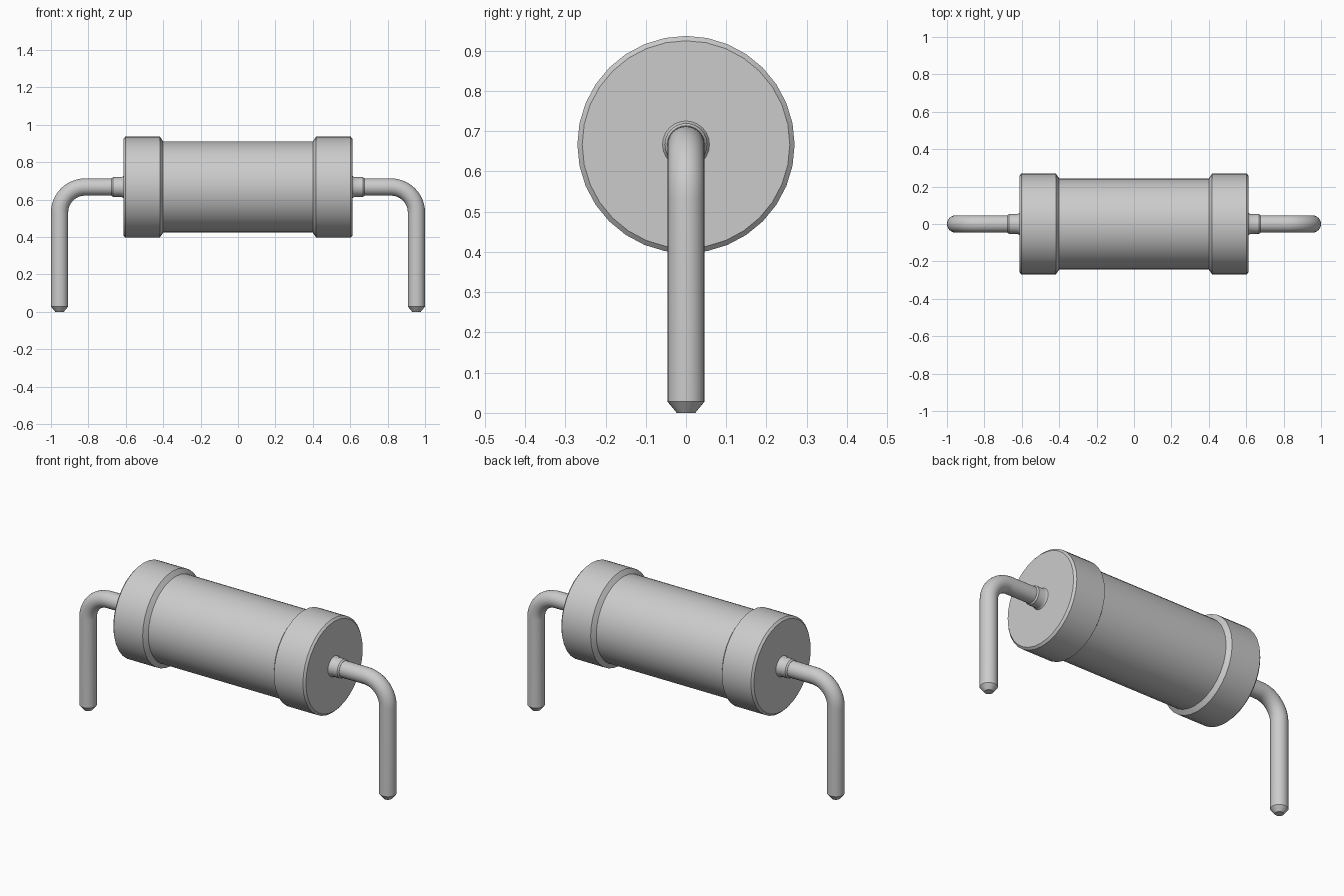
import bpy, bmesh, math
from mathutils import Vector

if "Cube" in bpy.data.objects:
    bpy.data.objects.remove(bpy.data.objects["Cube"])

AXIS_Z = 0.667   # height of the body axis
WIRE_R = 0.046

grey = bpy.data.materials.new("light grey")
grey.diffuse_color = (0.6, 0.6, 0.6, 1)
grey.use_nodes = True
grey.node_tree.nodes["Principled BSDF"].inputs["Base Color"].default_value = grey.diffuse_color


def sweep(name, stations, sides):
    """Loft circular sections: each station is (x, z, radius, angle of travel in the XZ plane)."""
    bm = bmesh.new()
    rings = []
    for x, z, r, ang in stations:
        normal = Vector((-math.sin(ang), 0, math.cos(ang)))
        centre = Vector((x, 0, z))
        rings.append([bm.verts.new(centre + normal * (r * math.cos(t)) + Vector((0, r * math.sin(t), 0)))
                      for t in (2 * math.pi * i / sides for i in range(sides))])
    for a, b in zip(rings, rings[1:]):
        for i in range(sides):
            j = (i + 1) % sides
            bm.faces.new((a[i], a[j], b[j], b[i]))
    bm.faces.new(rings[0])
    bm.faces.new(rings[-1])
    bmesh.ops.recalc_face_normals(bm, faces=bm.faces)
    mesh = bpy.data.meshes.new(name)
    bm.to_mesh(mesh)
    bm.free()
    mesh.materials.append(grey)
    ob = bpy.data.objects.new(name, mesh)
    bpy.context.collection.objects.link(ob)
    bpy.ops.object.select_all(action='DESELECT')
    ob.select_set(True)
    bpy.context.view_layer.objects.active = ob
    bpy.ops.object.shade_smooth_by_angle(angle=math.radians(25))
    return ob


def lathe(name, profile, sides):
    return sweep(name, [(x, AXIS_Z, r, 0) for x, r in profile], sides)


# Body with a raised, chamfered band at each end
half = [(0.40, 0.244), (0.418, 0.27), (0.602, 0.27), (0.613, 0.258)]
lathe("body", [(-x, r) for x, r in reversed(half)] + half, 32)

for side, s in (("left", -1), ("right", 1)):
    # Collar where the lead leaves the body, flared at its base
    lathe(side + "_collar", [(s * x, r) for x, r in
          [(0.61, 0.061), (0.616, 0.056), (0.625, 0.053), (0.668, 0.053), (0.676, 0.047)]], 24)

    # Bent wire lead with a tapered tip
    bend = 0.136
    leg_x = 1 - WIRE_R
    cx, cz = leg_x - bend, AXIS_Z - bend
    path = [(0.61, AXIS_Z, WIRE_R, 0)]
    for i in range(13):
        a = math.pi / 2 * i / 12
        path.append((cx + bend * math.sin(a), cz + bend * math.cos(a), WIRE_R, -a))
    path += [(leg_x, 0.028, WIRE_R, -math.pi / 2), (leg_x, 0, 0.023, -math.pi / 2)]
    sweep(side + "_lead", [(s * x, z, r, s * a) for x, z, r, a in path], 24)
